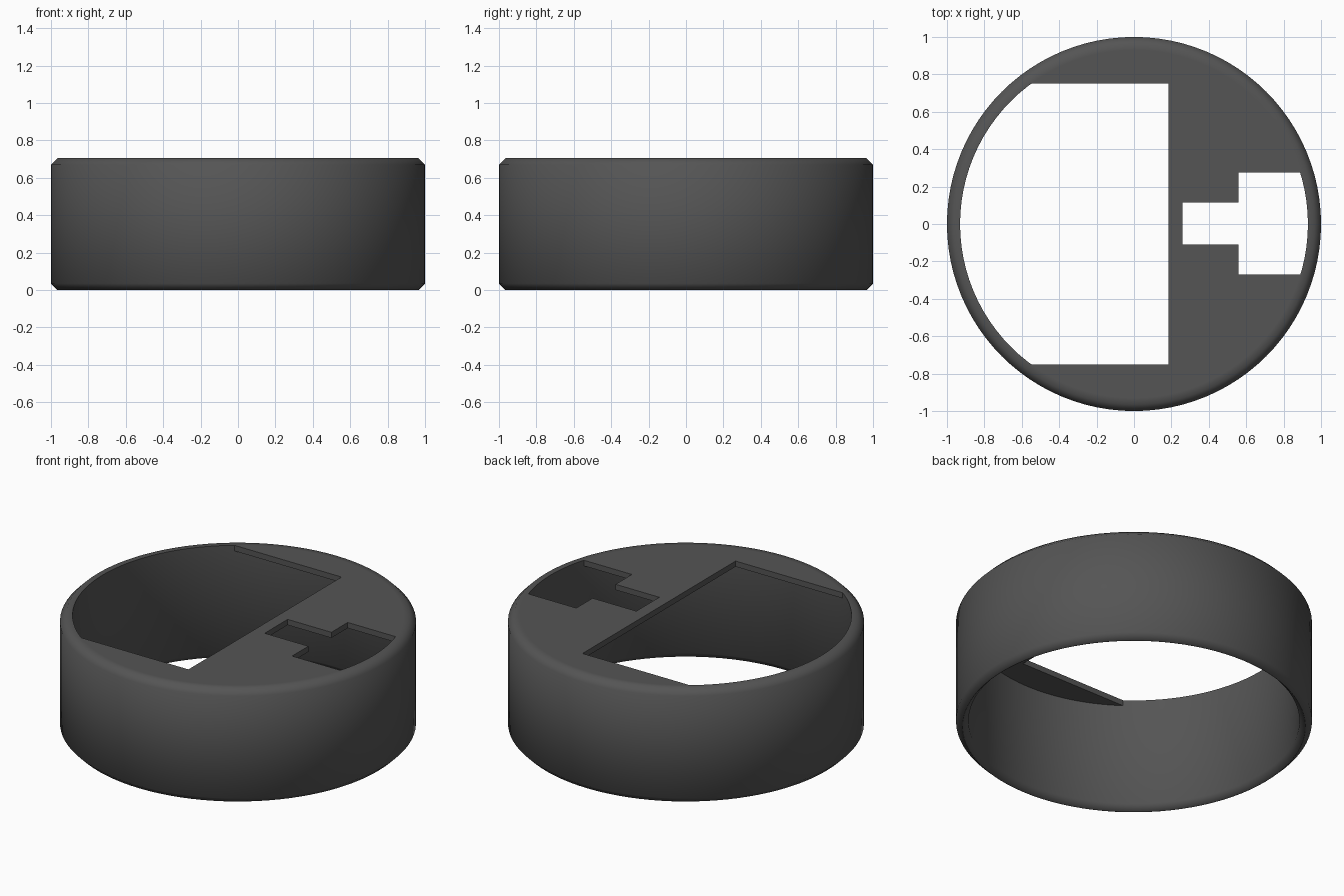
import bpy, bmesh, math

if "Cube" in bpy.data.objects:
    bpy.data.objects.remove(bpy.data.objects["Cube"])

SEG = 96
R_OUT, R_IN, H, C = 1.0, 0.93, 0.705, 0.035

mat = bpy.data.materials.new("dark_grey")
mat.diffuse_color = (0.09, 0.09, 0.09, 1)
mat.use_nodes = True
mat.node_tree.nodes["Principled BSDF"].inputs["Base Color"].default_value = mat.diffuse_color


def add_mesh(name, bm):
    bmesh.ops.recalc_face_normals(bm, faces=bm.faces[:])
    me = bpy.data.meshes.new(name)
    bm.to_mesh(me)
    bm.free()
    me.materials.append(mat)
    ob = bpy.data.objects.new(name, me)
    bpy.context.collection.objects.link(ob)
    return ob


def lathe(name, profile):
    """Closed profile of (radius, z) points turned round the z axis."""
    bm = bmesh.new()
    rings = []
    for i in range(SEG):
        a = 2 * math.pi * i / SEG
        rings.append([bm.verts.new((r * math.cos(a), r * math.sin(a), z)) for r, z in profile])
    n = len(profile)
    for i in range(SEG):
        p, q = rings[i], rings[(i + 1) % SEG]
        for j in range(n):
            k = (j + 1) % n
            bm.faces.new((p[j], q[j], q[k], p[k]))
    return add_mesh(name, bm)


def disc(name, radius, z0, z1):
    bm = bmesh.new()
    loops = [[bm.verts.new((radius * math.cos(2 * math.pi * i / SEG),
                            radius * math.sin(2 * math.pi * i / SEG), z))
              for i in range(SEG)] for z in (z0, z1)]
    for loop in loops:
        bm.faces.new(loop)
    for i in range(SEG):
        k = (i + 1) % SEG
        bm.faces.new((loops[0][i], loops[0][k], loops[1][k], loops[1][i]))
    return add_mesh(name, bm)


def cut_box(target, x0, x1, y0, y1):
    """Cut a rectangular opening straight down through the target."""
    bm = bmesh.new()
    bmesh.ops.create_cube(bm, size=1)
    for v in bm.verts:
        v.co.x = x0 if v.co.x < 0 else x1
        v.co.y = y0 if v.co.y < 0 else y1
        v.co.z = 0.5 if v.co.z < 0 else 0.9
    cutter = add_mesh("opening_cutter", bm)
    cutter.hide_render = True
    mod = target.modifiers.new("opening", 'BOOLEAN')
    mod.operation = 'DIFFERENCE'
    mod.solver = 'EXACT'
    mod.object = cutter
    bpy.context.view_layer.objects.active = target
    bpy.ops.object.modifier_apply(modifier=mod.name)
    bpy.data.objects.remove(cutter, do_unlink=True)


def smooth(ob, angle):
    bpy.ops.object.select_all(action='DESELECT')
    ob.select_set(True)
    bpy.context.view_layer.objects.active = ob
    bpy.ops.object.shade_smooth_by_angle(angle=math.radians(angle))


# Outer ring wall with bevelled rims
ring = lathe("ring_wall", [
    (R_OUT, C), (R_OUT, H - C), (R_OUT - C, H), (R_IN, H),
    (R_IN, C), (R_OUT - C - 0.003, 0), (R_OUT - C, 0)])
smooth(ring, 50)

# Thin top plate with a large window and a stepped slot
plate = disc("top_plate", R_IN, H - C, H)
cut_box(plate, -1.2, 0.185, -0.75, 0.75)
cut_box(plate, 0.26, 0.60, -0.11, 0.115)
cut_box(plate, 0.56, 1.2, -0.27, 0.275)
smooth(plate, 30)
